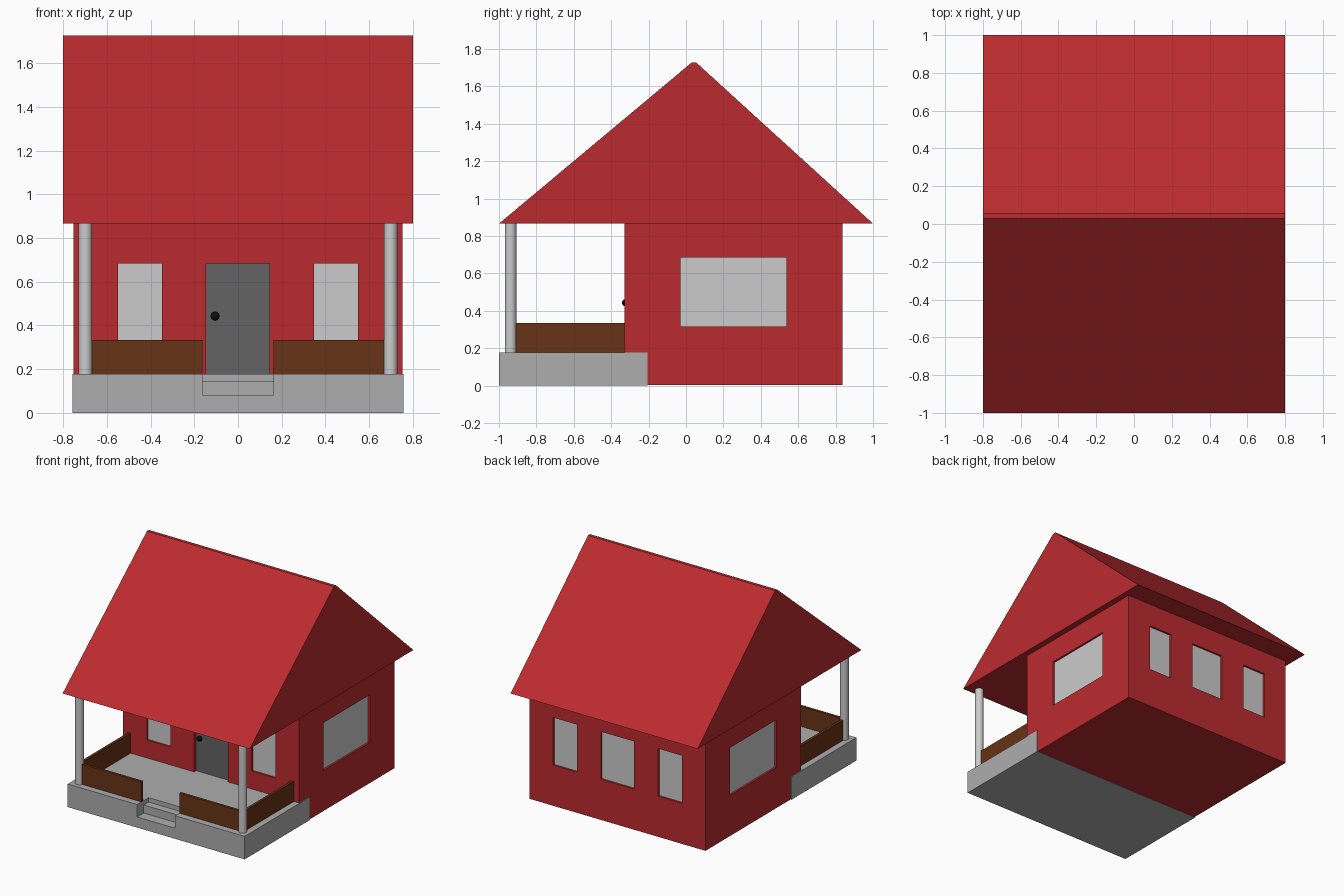
import bpy, bmesh
from mathutils import Vector

if "Cube" in bpy.data.objects:
    bpy.data.objects.remove(bpy.data.objects["Cube"])


def material(name, *rgb):
    m = bpy.data.materials.new(name)
    m.diffuse_color = (*rgb, 1)
    m.use_nodes = True
    m.node_tree.nodes["Principled BSDF"].inputs["Base Color"].default_value = m.diffuse_color
    return m


RED = material("red_paint", 0.5, 0.024, 0.028)
WOOD = material("brown_wood", 0.137, 0.033, 0.008)
STONE = material("stone", 0.42, 0.42, 0.42)
DOOR = material("door_paint", 0.127, 0.127, 0.127)
GLASS = material("window_pane", 0.8, 0.8, 0.8)
PILLAR = material("pillar_paint", 0.7, 0.7, 0.7)
BLACK = material("black_metal", 0.005, 0.005, 0.005)


def add_box(bm, lo, hi):
    verts = bmesh.ops.create_cube(bm, size=1)["verts"]
    lo, hi = Vector(lo), Vector(hi)
    bmesh.ops.scale(bm, vec=hi - lo, verts=verts)
    bmesh.ops.translate(bm, vec=(lo + hi) / 2, verts=verts)


def finish(bm, name, mat):
    bmesh.ops.recalc_face_normals(bm, faces=bm.faces)
    me = bpy.data.meshes.new(name)
    bm.to_mesh(me)
    bm.free()
    ob = bpy.data.objects.new(name, me)
    bpy.context.collection.objects.link(ob)
    if mat:
        me.materials.append(mat)
    return ob


def boxes(name, mat, *bounds):
    bm = bmesh.new()
    for lo, hi in bounds:
        add_box(bm, lo, hi)
    return finish(bm, name, mat)


def prism(name, mat, profile, half_width):
    """Extrude a (y, z) profile along x, centred on x = 0."""
    bm = bmesh.new()
    face = bm.faces.new([bm.verts.new((-half_width, y, z)) for y, z in profile])
    new = bmesh.ops.extrude_face_region(bm, geom=[face])["geom"]
    bmesh.ops.translate(bm, vec=(2 * half_width, 0, 0),
                        verts=[v for v in new if isinstance(v, bmesh.types.BMVert)])
    return finish(bm, name, mat)


def cut(ob, cutter):
    mod = ob.modifiers.new("cut", 'BOOLEAN')
    mod.operation = 'DIFFERENCE'
    mod.solver = 'EXACT'
    mod.object = cutter
    bpy.context.view_layer.objects.active = ob
    bpy.ops.object.modifier_apply(modifier=mod.name)
    bpy.data.objects.remove(cutter)


W, FRONT, BACK, EAVE, FLOOR = 0.752, -0.328, 0.836, 0.866, 0.178
Z0, Z1 = 0.316, 0.684      # window sill and head
DEEP, SHOW = 0.04, 0.015   # pocket depth and visible recess

# Openings: name, wall, start, end, bottom, top, material
openings = [("door", "front", -0.146, 0.144, FLOOR, Z1, DOOR),
            ("back_window_middle", "back", -0.142, 0.142, Z0, Z1, GLASS)]
for side, a, b in (("left", -0.55, -0.347), ("right", 0.347, 0.55)):
    for wall in ("front", "back"):
        openings.append((f"{wall}_window_{side}", wall, a, b, Z0, Z1, GLASS))
    openings.append((f"{side}_side_window", side, -0.03, 0.537, Z0, Z1, GLASS))


def wall_box(wall, a, b, z0, z1, inner, outer):
    """Bounds of a box lying from depth inner to depth outer behind a wall."""
    plane, sign = {"front": (FRONT, -1), "back": (BACK, 1),
                   "left": (-W, -1), "right": (W, 1)}[wall]
    d0, d1 = sorted((plane - sign * inner, plane - sign * outer))
    if wall in ("front", "back"):
        return (a, d0, z0), (b, d1, z1)
    return (d0, a, z0), (d1, b, z1)


# House body with recessed door and windows
body = boxes("house_body", RED, ((-W, FRONT, 0.002), (W, BACK, EAVE)))
cut(body, boxes("opening_cutter", None,
                *[wall_box(*o[1:6], DEEP, -0.05) for o in openings]))
for name, *place, mat in openings:
    boxes(name, mat, wall_box(*place, DEEP, 0.025 if name == "door" else SHOW))

# Roof
prism("roof", RED, [(-1, EAVE), (1, EAVE), (0.055, 1.727), (0.03, 1.727)], 0.8)

# Porch floor with steps cut into its front edge
porch = boxes("porch_floor", STONE, ((-0.757, -1, 0), (0.757, -0.205, FLOOR)))
cut(porch, prism("step_cutter", None,
                 [(-1.1, 0.082), (-0.92, 0.082), (-0.92, 0.144),
                  (-0.86, 0.144), (-0.86, 0.3), (-1.1, 0.3)], 0.162))

# Porch pillars and railings on both sides
PX, PY, R, T, TOP = 0.698, -0.938, 0.031, 0.01, 0.334
for side, s in (("left", -1), ("right", 1)):
    bpy.ops.mesh.primitive_cylinder_add(vertices=32, radius=R, depth=EAVE - FLOOR,
                                        location=(s * PX, PY, (EAVE + FLOOR) / 2))
    pillar = bpy.context.object
    pillar.name = f"porch_pillar_{side}"
    pillar.data.materials.append(PILLAR)
    bpy.ops.object.shade_smooth_by_angle()
    xa, xb = sorted((s * 0.162, s * (PX - R + 0.005)))
    boxes(f"front_railing_{side}", WOOD, ((xa, PY - T, FLOOR), (xb, PY + T, TOP)))
    boxes(f"side_railing_{side}", WOOD,
          ((s * PX - T, PY + R - 0.005, FLOOR), (s * PX + T, FRONT, TOP)))

# Door knob
bpy.ops.mesh.primitive_uv_sphere_add(segments=24, ring_count=12, radius=0.02,
                                     location=(-0.105, FRONT + 0.006, 0.443))
knob = bpy.context.object
knob.name = "door_knob"
knob.data.materials.append(BLACK)
bpy.ops.object.shade_smooth_by_angle()
